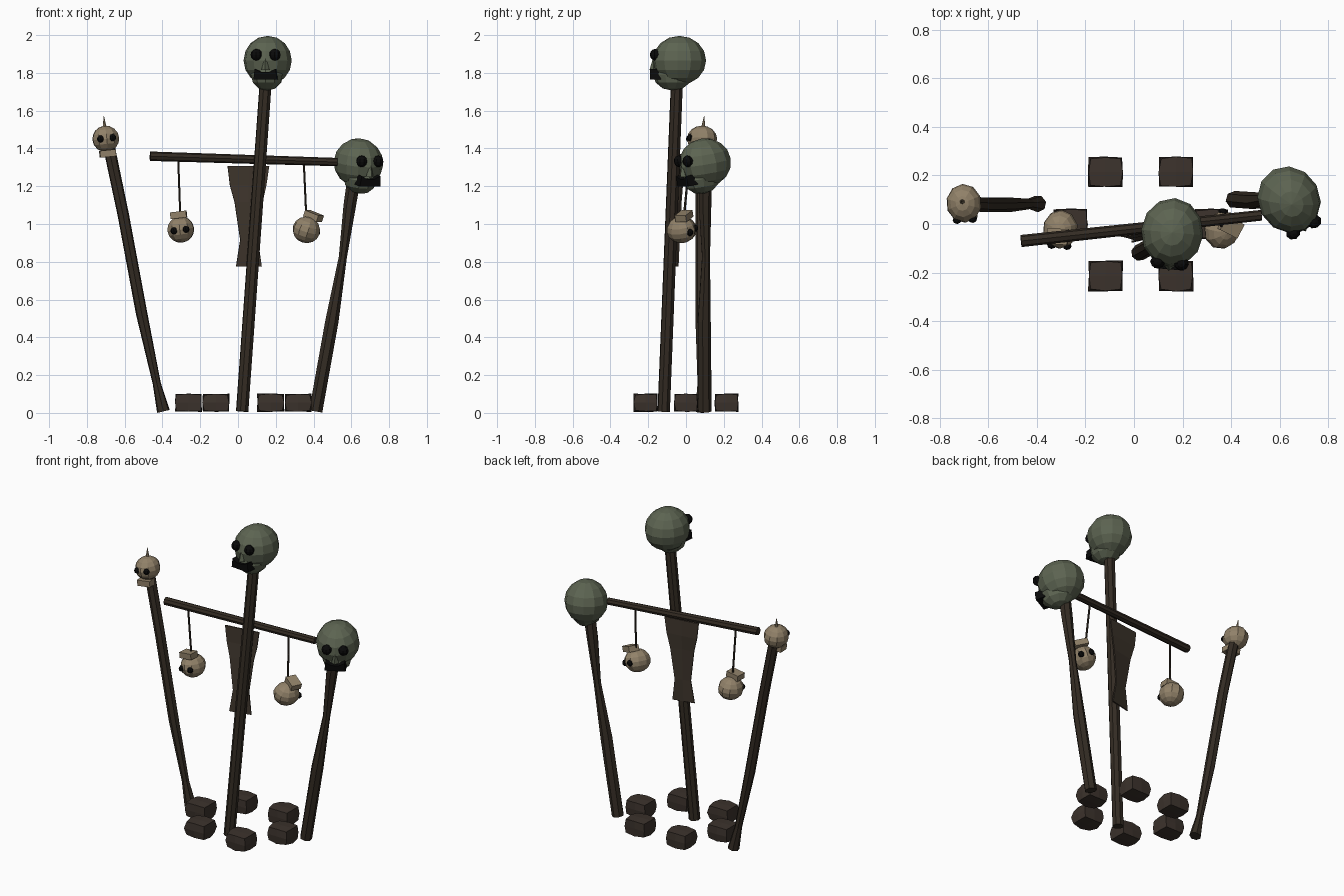
import bpy
import bmesh
import math
import random
from mathutils import Matrix, Vector

random.seed(4)
cube = bpy.data.objects.get("Cube")
if cube:
    bpy.data.objects.remove(cube, do_unlink=True)


def material(name, r, g, b):
    m = bpy.data.materials.new(name)
    m.use_nodes = True
    m.diffuse_color = (r, g, b, 1)
    m.node_tree.nodes["Principled BSDF"].inputs["Base Color"].default_value = (r, g, b, 1)
    return m


WOOD = material("dark wood", 0.034, 0.025, 0.017)
CLOTH = material("brown cloth", 0.050, 0.037, 0.026)
STONE = material("brown stone", 0.044, 0.032, 0.025)
GREEN = material("grey green skin", 0.108, 0.127, 0.083)
BONE = material("old bone", 0.285, 0.222, 0.142)
BLACK = material("black", 0.003, 0.003, 0.003)


def finish(name, bm, mat, matrix=Matrix()):
    bmesh.ops.recalc_face_normals(bm, faces=bm.faces)
    mesh = bpy.data.meshes.new(name)
    bm.to_mesh(mesh)
    bm.free()
    mesh.materials.append(mat)
    ob = bpy.data.objects.new(name, mesh)
    ob.matrix_world = matrix
    bpy.context.collection.objects.link(ob)
    return ob


def ball(name, mat, matrix, centre, size, segs=12, rings=8):
    bm = bmesh.new()
    bmesh.ops.create_uvsphere(bm, u_segments=segs, v_segments=rings, radius=1)
    bm.transform(Matrix.Translation(centre) @ Matrix.Diagonal((*size, 1)))
    return finish(name, bm, mat, matrix)


def box(name, mat, matrix, centre, size):
    bm = bmesh.new()
    bmesh.ops.create_cube(bm, size=1)
    bm.transform(Matrix.Translation(centre) @ Matrix.Diagonal((*size, 1)))
    return finish(name, bm, mat, matrix)


def tube(name, mat, path, radii, sides=7):
    """Faceted tube with its own radius at every path point."""
    bm = bmesh.new()
    pts = [Vector(p) for p in path]
    rings = []
    for i, p in enumerate(pts):
        along = pts[min(i + 1, len(pts) - 1)] - pts[max(i - 1, 0)]
        turn = along.to_track_quat('Z', 'Y')
        ring = []
        for k in range(sides):
            a = math.tau * k / sides
            ring.append(bm.verts.new(p + turn @ Vector((math.cos(a), math.sin(a), 0)) * radii[i]))
        rings.append(ring)
    for low, high in zip(rings, rings[1:]):
        for k in range(sides):
            n = (k + 1) % sides
            bm.faces.new((low[k], low[n], high[n], high[k]))
    bm.faces.new(rings[0])
    bm.faces.new(rings[-1])
    return finish(name, bm, mat)


def placed(at, yaw=0, pitch=0, roll=0):
    """Turn a part that faces -y, then move it into place."""
    turns = [Matrix.Rotation(math.radians(a), 4, ax)
             for a, ax in ((yaw, 'Z'), (roll, 'Y'), (pitch, 'X'))]
    return Matrix.Translation(at) @ turns[0] @ turns[1] @ turns[2]


def green_head(name, m):
    ball(name + "_cranium", GREEN, m, (0, 0, 0), (0.128, 0.142, 0.13))
    ball(name + "_jaw", GREEN, m, (0, -0.035, -0.075), (0.088, 0.105, 0.085), 10, 6)
    for side, x in (("right", -0.049), ("left", 0.049)):
        ball(f"{name}_{side}_eye", BLACK, m, (x, -0.125, 0.03), (0.031, 0.028, 0.031), 8, 6)
    # wedge nose
    bm = bmesh.new()
    bmesh.ops.create_cone(bm, cap_ends=True, segments=4, radius1=0.022, radius2=0.004, depth=0.06)
    bm.transform(Matrix.Translation((0, -0.137, -0.02)))
    finish(name + "_nose", bm, GREEN, m)
    # mouth, pinched in the middle
    bm = bmesh.new()
    outline = [(-0.062, -0.03), (0.062, -0.03), (0.056, 0.026), (0.02, 0.008),
               (-0.02, 0.008), (-0.056, 0.026)]
    face = bm.faces.new([bm.verts.new((x, -0.152, z - 0.07)) for x, z in outline])
    out = bmesh.ops.extrude_face_region(bm, geom=[face])["geom"]
    moved = [v for v in out if isinstance(v, bmesh.types.BMVert)]
    bmesh.ops.translate(bm, verts=moved, vec=(0, 0.06, 0))
    finish(name + "_mouth", bm, BLACK, m)


def small_skull(name, m):
    ball(name + "_cranium", BONE, m, (0, 0, 0), (0.073, 0.08, 0.07), 10, 8)
    box(name + "_jaw", BONE, m, (0, -0.03, -0.078), (0.085, 0.065, 0.036))
    for side, x in (("right", -0.032), ("left", 0.032)):
        ball(f"{name}_{side}_eye", BLACK, m, (x, -0.066, 0.003), (0.019, 0.017, 0.019), 8, 6)


# Poles and crossbar
tube("centre_pole", WOOD, [(0.022, -0.118, 0.012), (0.147, -0.048, 1.76)], [0.034, 0.033], 8)
tube("right_pole", WOOD,
     [(-0.395, 0.083, 0.012), (-0.43, 0.083, 0.16), (-0.51, 0.08, 0.53),
      (-0.607, 0.08, 1.05), (-0.685, 0.085, 1.42)],
     [0.035, 0.022, 0.031, 0.031, 0.032])
tube("left_pole", WOOD,
     [(0.412, 0.1, 0.012), (0.497, 0.095, 0.49), (0.555, 0.105, 0.83),
      (0.592, 0.1, 1.1), (0.61, 0.1, 1.22)],
     [0.036, 0.036, 0.022, 0.034, 0.036])
tube("crossbar", WOOD, [(-0.465, -0.07, 1.363), (0.525, 0.036, 1.332)], [0.025, 0.022], 8)

# Large heads on the poles
green_head("centre_head", placed((0.157, -0.035, 1.87), yaw=-5))
green_head("left_head", placed((0.638, 0.1, 1.328), yaw=28, pitch=10))

# Small skulls, one spiked and two hung upside down
small_skull("spiked_skull", placed((-0.70, 0.085, 1.455), yaw=4, roll=-6))
tube("skull_spike", BONE, [(-0.705, 0.09, 1.50), (-0.71, 0.096, 1.575)], [0.014, 0.001], 6)
small_skull("right_hanging_skull", placed((-0.303, -0.022, 0.975), yaw=-4, roll=173))
small_skull("left_hanging_skull", placed((0.362, -0.025, 0.973), yaw=153, roll=160))
tube("right_cord", WOOD, [(-0.317, -0.054, 1.36), (-0.305, -0.035, 1.03)], [0.006, 0.006], 6)
tube("left_cord", WOOD, [(0.348, 0.018, 1.34), (0.362, -0.012, 1.03)], [0.006, 0.006], 6)

# Ragged cloth strip behind the centre pole: height, left edge, right edge, depth
rows = [(1.31, -0.055, 0.165, -0.035), (1.21, -0.043, 0.15, -0.035),
        (1.12, -0.018, 0.13, -0.042), (0.92, 0.012, 0.105, -0.052),
        (0.78, -0.01, 0.125, -0.058)]
bm = bmesh.new()
strip = []
for z, x0, x1, y in rows:
    strip.append([bm.verts.new((x0 + (x1 - x0) * t, y + 0.03 * (t - 0.5), z)) for t in (0, 0.5, 1)])
for a, b in zip(strip, strip[1:]):
    for k in range(2):
        bm.faces.new((a[k], a[k + 1], b[k + 1], b[k]))
cloth = finish("cloth_strip", bm, CLOTH)
solid = cloth.modifiers.new("thickness", 'SOLIDIFY')
solid.thickness = 0.008
solid.offset = 0

# Ring of rough stones on the ground
for i in range(6):
    a = math.tau * i / 6
    bm = bmesh.new()
    bmesh.ops.create_cube(bm, size=1)
    bmesh.ops.subdivide_edges(bm, edges=bm.edges, cuts=1, use_grid_fill=True)
    for v in bm.verts:
        if all(abs(c) > 0.4 for c in v.co):
            v.co *= 0.9
        v.co *= random.uniform(0.95, 1.02)
    bm.transform(Matrix.Diagonal((0.142, 0.125, 0.095, 1)))
    spot = (0.028 + 0.29 * math.cos(a), 0.247 * math.sin(a), 0.058)
    finish(f"stone_{i + 1}", bm, STONE, Matrix.Translation(spot))

# Rest the whole model on the ground
bpy.context.view_layer.update()
meshes = [o for o in bpy.context.collection.objects if o.type == 'MESH']
low = min((o.matrix_world @ v.co).z for o in meshes for v in o.data.vertices)
for o in meshes:
    o.location.z -= low
